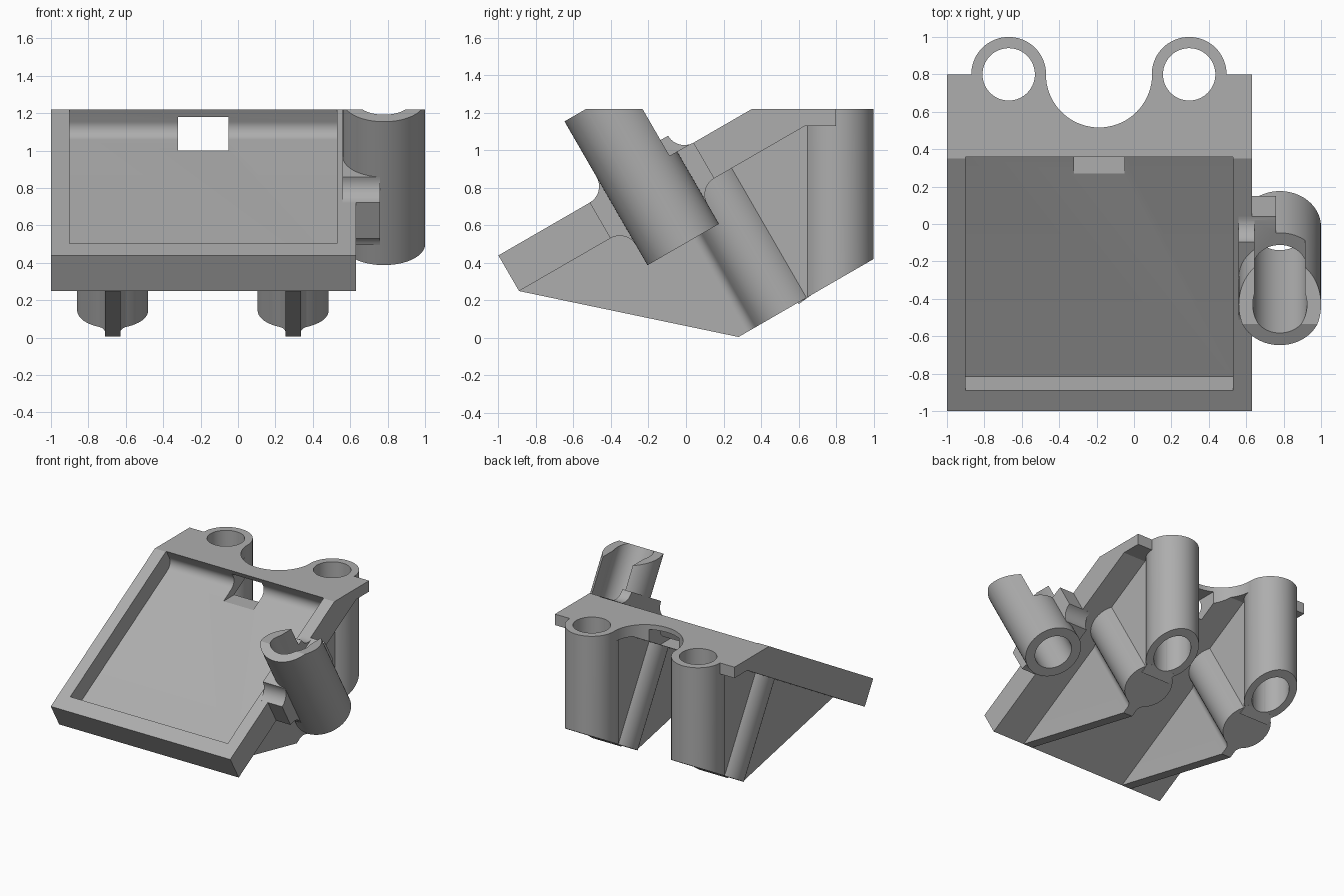
import bpy, bmesh
from math import sin, cos, radians, sqrt, atan2, pi
from mathutils import Vector

if "Cube" in bpy.data.objects:
    bpy.data.objects.remove(bpy.data.objects["Cube"])

grey = bpy.data.materials.new("plain grey")
grey.use_nodes = True
COLOUR = (0.42, 0.42, 0.42, 1)
grey.diffuse_color = COLOUR
grey.node_tree.nodes["Principled BSDF"].inputs["Base Color"].default_value = COLOUR

# Tilted frame of the tray: u runs up the slope, w is square to it
C, S = cos(radians(30)), sin(radians(30))
ORIGIN_Y, ORIGIN_Z = -0.89, 0.25
W_DIR = Vector((0, -S, C))


def tilt(x, u, w):
    return Vector((x, ORIGIN_Y + u * C - w * S, ORIGIN_Z + u * S + w * C))


# Placing rules for prisms: outline (p, q), extrusion t
def side_tilted(p, q, t):
    return tilt(t, p, q)


def side_world(p, q, t):
    return Vector((t, p, q))


def plan_tilted(p, q, t):
    return tilt(p, q, t)


def plan_world(p, q, t):
    return Vector((p, q, t))


def prism(name, outline, place, a, b):
    bm = bmesh.new()
    low = [bm.verts.new(place(p, q, a)) for p, q in outline]
    high = [bm.verts.new(place(p, q, b)) for p, q in outline]
    bm.faces.new(low)
    bm.faces.new(high)
    n = len(low)
    for i in range(n):
        j = (i + 1) % n
        bm.faces.new((low[i], low[j], high[j], high[i]))
    bmesh.ops.recalc_face_normals(bm, faces=bm.faces)
    mesh = bpy.data.meshes.new(name)
    bm.to_mesh(mesh)
    bm.free()
    mesh.materials.append(grey)
    obj = bpy.data.objects.new(name, mesh)
    bpy.context.collection.objects.link(obj)
    return obj


def arc(cx, cy, r, start, end, n=12):
    return [(cx + r * cos(start + (end - start) * i / n),
             cy + r * sin(start + (end - start) * i / n)) for i in range(n + 1)]


def circle(cx, cy, r):
    return arc(cx, cy, r, 0, 2 * pi, 72)[:-1]


def rect(p0, p1, q0, q1):
    return [(p0, q0), (p1, q0), (p1, q1), (p0, q1)]


def combine(target, other, mode):
    mod = target.modifiers.new(mode.lower(), 'BOOLEAN')
    mod.operation, mod.solver, mod.object = mode, 'EXACT', other
    bpy.context.view_layer.objects.active = target
    bpy.ops.object.modifier_apply(modifier=mod.name)
    bpy.data.objects.remove(other)


def slice_off(obj, point, normal):
    """Remove everything on the normal's side of a plane and cap the cut."""
    bm = bmesh.new()
    bm.from_mesh(obj.data)
    cut = bmesh.ops.bisect_plane(bm, geom=bm.verts[:] + bm.edges[:] + bm.faces[:],
                                 plane_co=point, plane_no=normal, clear_outer=True)
    edges = [e for e in cut["geom_cut"] if isinstance(e, bmesh.types.BMEdge)]
    bmesh.ops.contextual_create(bm, geom=edges)
    bmesh.ops.recalc_face_normals(bm, faces=bm.faces)
    bm.to_mesh(obj.data)
    bm.free()


TOP, THICK, FLOOR = 1.22, 0.22, 0.07
RIGHT = 0.63

# Sloping tray with its level rear shelf
bracket = prism("phone_tray_bracket".replace("phone_", ""),
                [(-0.89, 0.25), (0.634, 1.13), (0.8, 1.13), (0.8, TOP), (0.35, TOP), (-1.0, 0.44)],
                side_world, -1.0, RIGHT)

# Pocket, rounded where the floor meets the rear wall
END, R = 1.565, 0.07
pocket = [(0.127, 0.5), (0.127, FLOOR)] + arc(END - R, FLOOR + R, R, -pi / 2, 0) + [(END, 0.5)]
combine(bracket, prism("pocket", pocket, side_tilted, -0.9, 0.53), 'DIFFERENCE')

# Scalloped rear edge and the window through the rear wall
combine(bracket, prism("scallop", circle(-0.187, 0.8, 0.284), plan_world, 0.5, 1.5), 'DIFFERENCE')
combine(bracket, prism("window", rect(0.2, 0.7, 1.0, 1.18), side_world, -0.32, -0.05), 'DIFFERENCE')

# Two legs: upright tube, tilted column, neck and triangular rib
FOOT, COL_U, COL_R, RIB, FIL = -0.797, 1.171, 0.19, 0.042, 0.06
TUBE_Y = 0.8
fx = RIB + FIL
fv = sqrt((COL_R + FIL) ** 2 - fx ** 2)
meet = atan2(-fv, fx)
half = arc(fx, -fv, FIL, pi, meet + pi) + arc(0, 0, COL_R, meet, pi / 2 - 0.05, 20)[1:]
column = half + [(-x, u) for x, u in reversed(half)]
leg_xs = (-0.67, 0.295)
for x in leg_xs:
    tube = prism("tube", circle(x, TUBE_Y, 0.2), plan_world, -0.2, TOP)
    slice_off(tube, tilt(0, 0, FOOT), -W_DIR)
    combine(bracket, tube, 'UNION')
    rib = [(0.0, 0.0), (0.891, FOOT), (1.25, FOOT), (1.25, 0.03), (0.05, 0.03)]
    combine(bracket, prism("rib", rib, side_tilted, x - RIB, x + RIB), 'UNION')
    outline = [(x + p, COL_U + q) for p, q in column]
    combine(bracket, prism("column", outline, plan_tilted, FOOT, 0.03), 'UNION')
    neck = prism("neck", [(0.2, 0.9), (0.6, 0.18), (0.67, 0.23), (0.67, 1.16)],
                 side_world, x - 0.13, x + 0.13)
    combine(bracket, neck, 'UNION')
for x in leg_xs:
    combine(bracket, prism("bore", circle(x, TUBE_Y, 0.14), plan_world, -0.5, 1.6), 'DIFFERENCE')

# Side holder: tilted tube joined to the tray by a filleted web
HX, HU, HR, BASE = 0.78, 0.882, 0.22, -0.223
holder = prism("holder", circle(HX, HU, HR), plan_tilted, BASE, 0.662)
slice_off(holder, Vector((0, 0, TOP)), Vector((0, 0, 1)))
F = 0.1
web = (arc(HU + HR + F, -F, F, pi, pi / 2) + arc(HU + HR + F, THICK + F, F, -pi / 2, -pi)
       + arc(HU - HR - F, THICK + F, F, 0, -pi / 2) + arc(HU - HR - F, -F, F, pi / 2, 0))
combine(bracket, prism("web", web, side_tilted, 0.56, HX - 0.02), 'UNION')
combine(bracket, holder, 'UNION')
combine(bracket, prism("holder_bore", circle(HX, HU, 0.145), plan_tilted, -0.6, 1.2), 'DIFFERENCE')
slot = rect(HX - 0.135, HX + 0.135, HU, HU + 0.42)
combine(bracket, prism("slot", slot, plan_tilted, THICK + 0.003, 1.2), 'DIFFERENCE')

# Smooth the round parts and keep the edges sharp
bpy.ops.object.select_all(action='DESELECT')
bracket.select_set(True)
bpy.context.view_layer.objects.active = bracket
bpy.ops.object.shade_smooth_by_angle(angle=radians(25))
